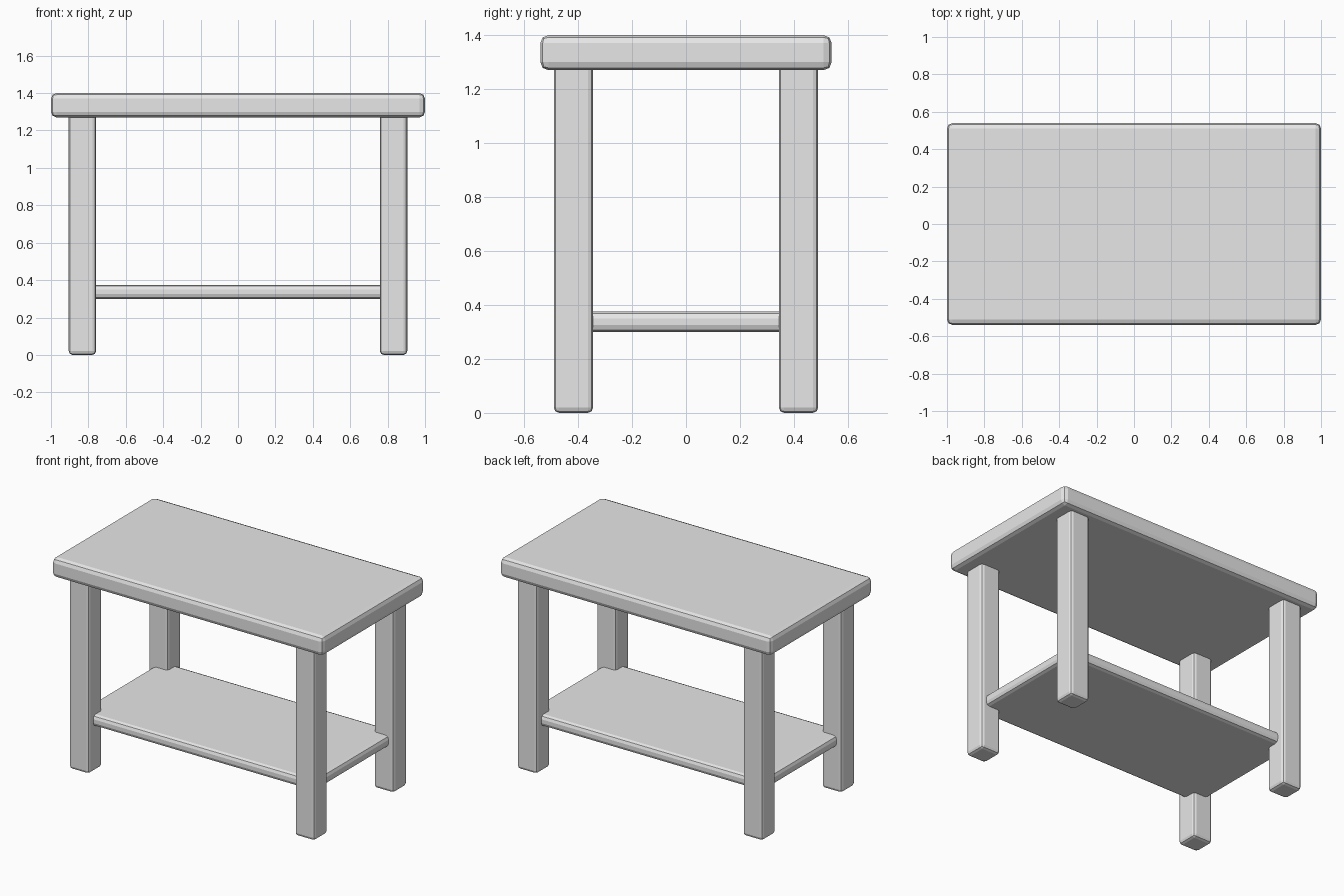
import bpy
import bmesh
from mathutils import Matrix, Vector

default_cube = bpy.data.objects.get("Cube")
if default_cube:
    bpy.data.objects.remove(default_cube, do_unlink=True)

# Single plain grey finish
grey = bpy.data.materials.new("plain_grey")
grey.use_nodes = True
color = (0.8, 0.8, 0.8, 1)
grey.diffuse_color = color
grey.node_tree.nodes["Principled BSDF"].inputs["Base Color"].default_value = color


def board(name, low, high, radius):
    """Box between two corners, with rounded edges."""
    low, high = Vector(low), Vector(high)
    bm = bmesh.new()
    bmesh.ops.create_cube(bm, size=1, matrix=Matrix.Diagonal((*(high - low), 1)))
    mesh = bpy.data.meshes.new(name)
    bm.to_mesh(mesh)
    bm.free()
    mesh.materials.append(grey)
    obj = bpy.data.objects.new(name, mesh)
    obj.location = (low + high) / 2
    bpy.context.collection.objects.link(obj)
    bevel = obj.modifiers.new("rounded_edges", "BEVEL")
    bevel.width = radius
    bevel.segments = 2
    return obj


# Table top and lower shelf
board("table_top", (-1, -0.54, 1.27), (1, 0.54, 1.4), 0.03)
board("lower_shelf", (-0.87, -0.44, 0.3), (0.87, 0.44, 0.375), 0.025)

# Four square legs, let into the underside of the top
for side_name, sx in (("left", 1), ("right", -1)):
    for end_name, sy in (("front", -1), ("back", 1)):
        x, y, half = sx * 0.832, sy * 0.417, 0.073
        board(f"{end_name}_{side_name}_leg",
              (x - half, y - half, 0), (x + half, y + half, 1.31), 0.02)
